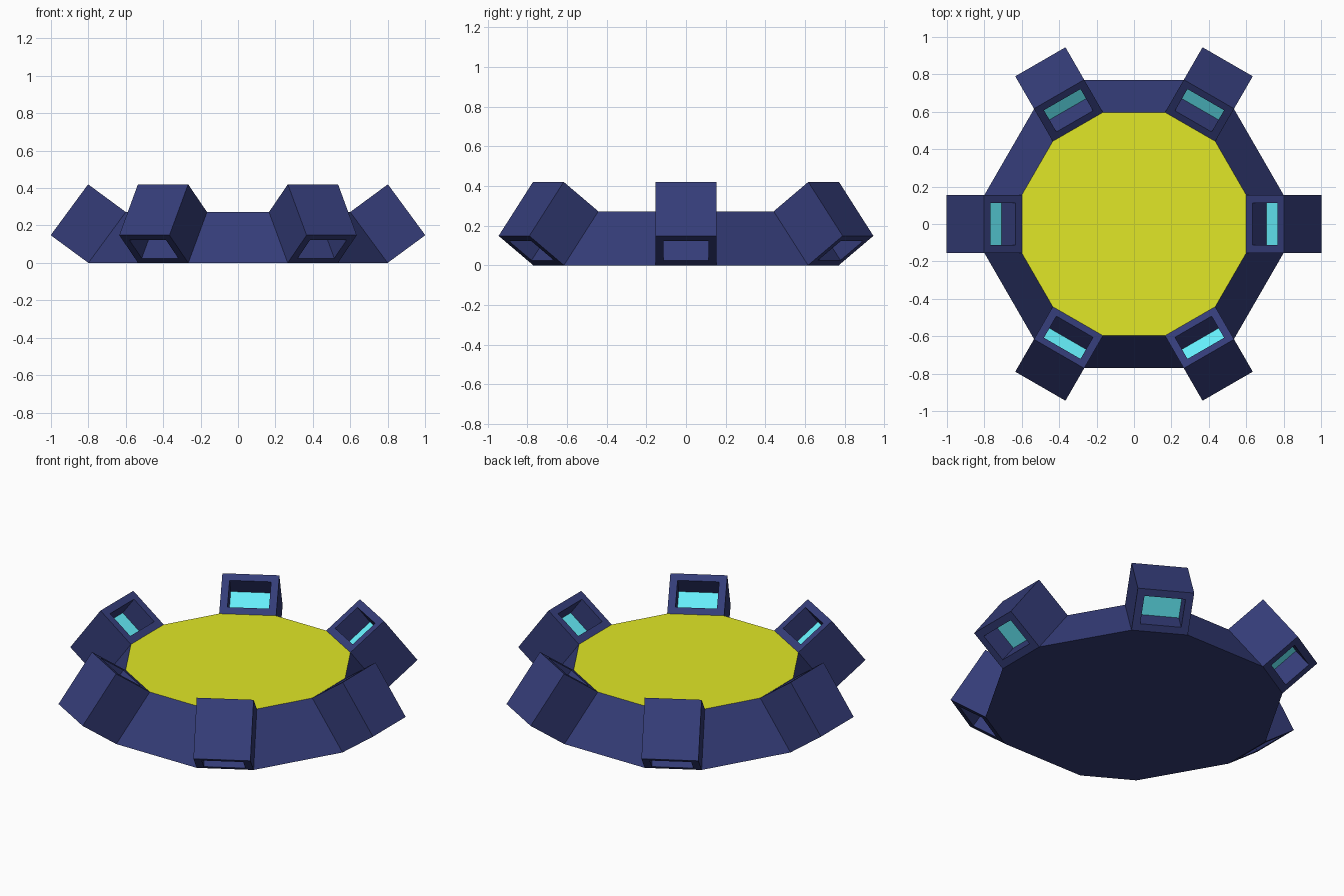
import bpy, bmesh
from math import radians, atan2, hypot
from mathutils import Matrix, Vector

if "Cube" in bpy.data.objects:
    bpy.data.objects.remove(bpy.data.objects["Cube"])


def material(name, rgb):
    m = bpy.data.materials.new(name)
    m.diffuse_color = (*rgb, 1)
    m.use_nodes = True
    m.node_tree.nodes["Principled BSDF"].inputs["Base Color"].default_value = m.diffuse_color
    return m


navy = material("navy", (0.035, 0.046, 0.19))
yellow = material("yellow", (0.75, 0.80, 0.02))
cyan = material("cyan", (0.13, 0.85, 0.95))


def add_object(name, mesh):
    ob = bpy.data.objects.new(name, mesh)
    bpy.context.collection.objects.link(ob)
    return ob


def finish(bm, name, mats):
    bmesh.ops.recalc_face_normals(bm, faces=bm.faces)
    mesh = bpy.data.meshes.new(name)
    bm.to_mesh(mesh)
    bm.free()
    for m in mats:
        mesh.materials.append(m)
    return mesh


HALF = 0.155                # half width of an arm
BOT, TOP, H = 0.8, 0.6, 0.272

# Twelve-sided tapered base with a yellow top
bm = bmesh.new()


def ring(r, z):
    return [bm.verts.new(Matrix.Rotation(radians(60 * i), 3, 'Z') @ Vector((r, s * HALF, z)))
            for i in range(6) for s in (-1, 1)]


low, high = ring(BOT, 0), ring(TOP, H)
bm.faces.new(low[::-1])
bm.faces.new(high).material_index = 1
for i in range(12):
    j = (i + 1) % 12
    bm.faces.new((low[i], low[j], high[j], high[i]))
add_object("base", finish(bm, "base", [navy, yellow]))

# Tilted box arm, recessed at both ends down to a cyan panel
length = hypot(BOT - TOP, H)
tilt = atan2(BOT - TOP, H)
depth = 0.25
bm = bmesh.new()
bmesh.ops.create_cube(bm, size=1)
bmesh.ops.scale(bm, vec=(depth, 2 * HALF, length), verts=bm.verts)
ends = [f for f in bm.faces if abs(f.normal.z) > 0.9]
bmesh.ops.inset_individual(bm, faces=ends, thickness=0.042, use_even_offset=True)
bmesh.ops.inset_individual(bm, faces=ends, thickness=0, depth=-0.126)
for f in ends:
    f.material_index = 1
# Inner long side lies on the sloped side of the base
bmesh.ops.translate(bm, vec=(depth / 2, 0, length / 2), verts=bm.verts)
bmesh.ops.transform(bm, matrix=Matrix.Translation((BOT, 0, 0)) @ Matrix.Rotation(-tilt, 4, 'Y'),
                    verts=bm.verts)
arm = finish(bm, "arm", [navy, cyan])
for i in range(6):
    add_object(f"arm_{i + 1}", arm).rotation_euler.z = radians(60 * i)
